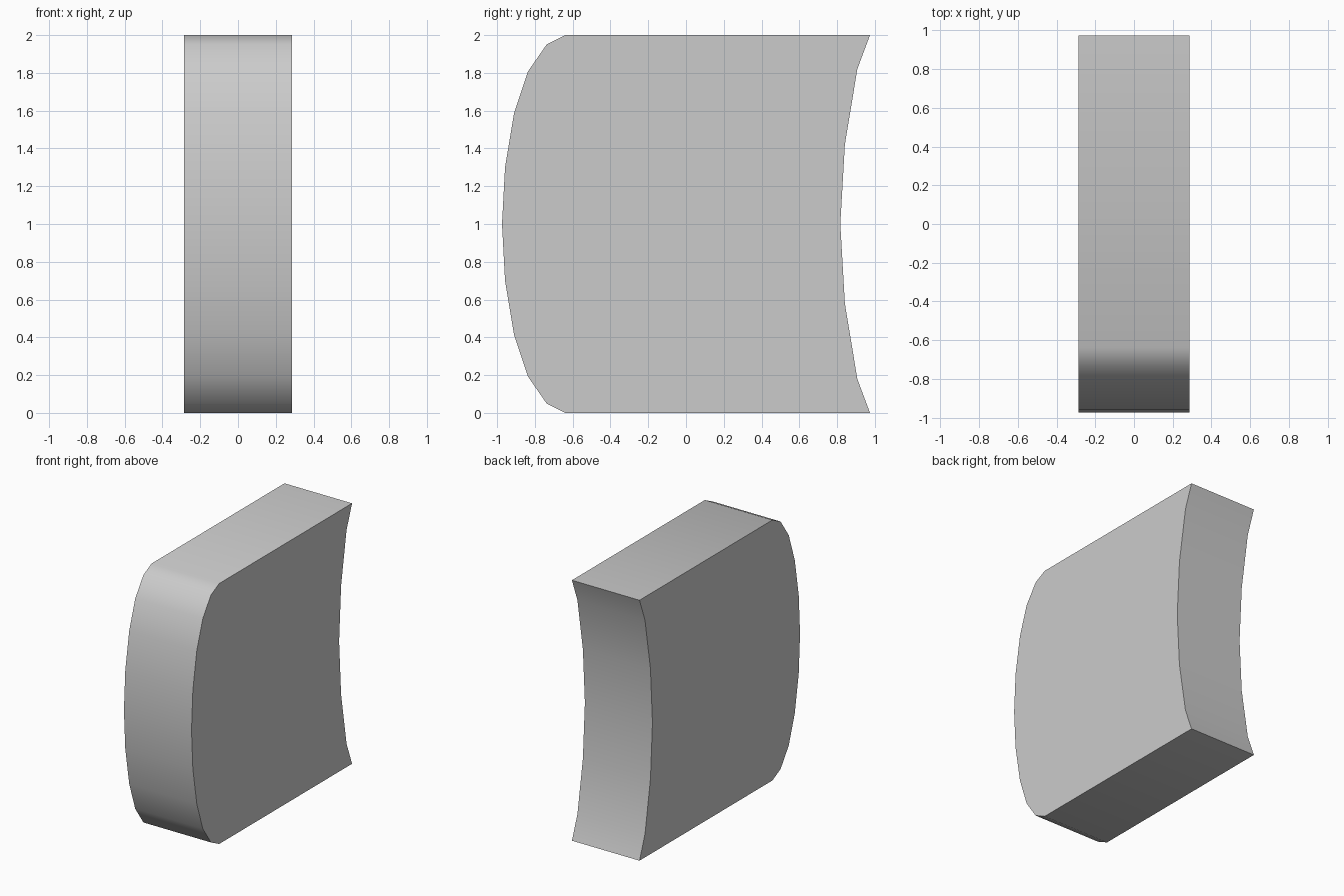
import bpy, bmesh, math

if "Cube" in bpy.data.objects:
    bpy.data.objects.remove(bpy.data.objects["Cube"])

HALF_WIDTH = 0.287

# Upper half of the side profile as (y, z), mirrored about z = 1
front_curve = [(-0.974, 1.0), (-0.958, 1.30), (-0.91, 1.588),
               (-0.837, 1.807), (-0.738, 1.95), (-0.638, 2.0)]
back_curve = [(0.974, 2.0), (0.907, 1.82), (0.841, 1.42), (0.817, 1.0)]
upper = front_curve + back_curve
lower = [(y, 2 - z) for y, z in reversed(upper[1:-1])]

# Curved block: side profile extruded across x
bm = bmesh.new()
side = bm.faces.new([bm.verts.new((-HALF_WIDTH, y, z)) for y, z in upper + lower])
ext = bmesh.ops.extrude_face_region(bm, geom=[side], use_keep_orig=True)
moved = [v for v in ext["geom"] if isinstance(v, bmesh.types.BMVert)]
bmesh.ops.translate(bm, verts=moved, vec=(2 * HALF_WIDTH, 0, 0))
bmesh.ops.recalc_face_normals(bm, faces=bm.faces)

mesh = bpy.data.meshes.new("curved_block")
bm.to_mesh(mesh)
bm.free()
block = bpy.data.objects.new("curved_block", mesh)
bpy.context.collection.objects.link(block)

# Smooth curved front and back, keep the corners sharp
bpy.context.view_layer.objects.active = block
block.select_set(True)
bpy.ops.object.shade_smooth_by_angle(angle=math.radians(35))
